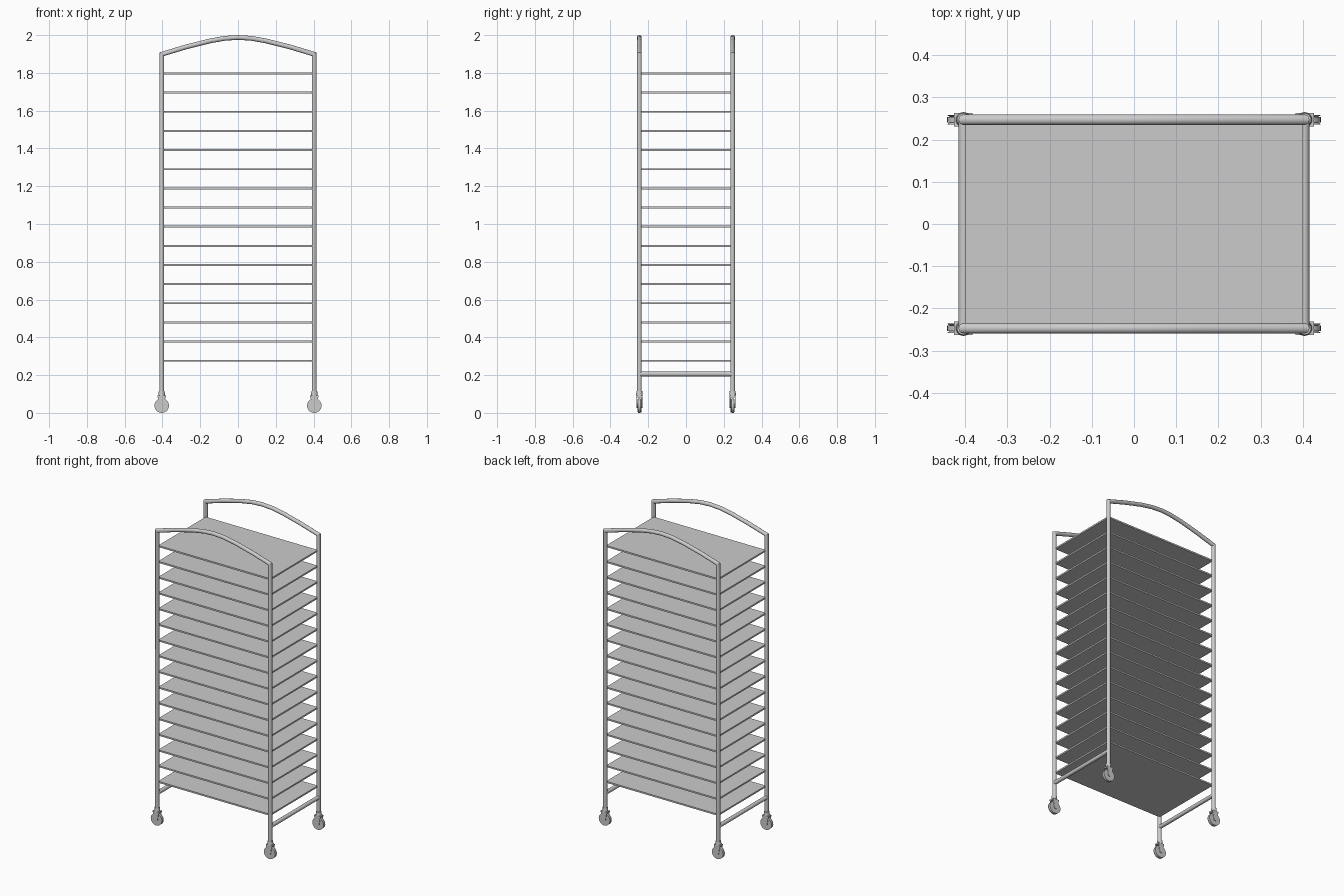
import bpy, bmesh, math
from mathutils import Vector, Matrix

if "Cube" in bpy.data.objects:
    bpy.data.objects.remove(bpy.data.objects["Cube"])

PX, PY, R = 0.403, 0.247, 0.0125   # post position and tube radius


def finish(name, bm, smooth=True):
    bmesh.ops.recalc_face_normals(bm, faces=bm.faces)
    me = bpy.data.meshes.new(name)
    bm.to_mesh(me)
    bm.free()
    ob = bpy.data.objects.new(name, me)
    bpy.context.collection.objects.link(ob)
    if smooth:
        bpy.ops.object.select_all(action='DESELECT')
        ob.select_set(True)
        bpy.context.view_layer.objects.active = ob
        bpy.ops.object.shade_smooth_by_angle(angle=math.radians(35))
    return ob


def tube(name, pts, y, r, sides=16):
    # mitred round tube along a path in the XZ plane
    bm = bmesh.new()
    pts = [Vector((x, 0, z)) for x, z in pts]
    rings = []
    for i, p in enumerate(pts):
        a = (p - pts[i - 1]).normalized() if i else None
        b = (pts[i + 1] - p).normalized() if i < len(pts) - 1 else None
        a, b = a or b, b or a
        t = (a + b).normalized()
        n = Vector((-t.z, 0, t.x)) / t.dot(a)
        rings.append([bm.verts.new(p + n * r * math.cos(k * math.tau / sides)
                      + Vector((0, y + r * math.sin(k * math.tau / sides), 0)))
                      for k in range(sides)])
    for u, v in zip(rings, rings[1:]):
        for k in range(sides):
            j = (k + 1) % sides
            bm.faces.new((u[k], u[j], v[j], v[k]))
    bm.faces.new(rings[0])
    bm.faces.new(rings[-1])
    return finish(name, bm)


def cyl_y(bm, x, y, z, r, depth, r2=None, sides=28, axis='Y'):
    m = Matrix.Translation((x, y, z))
    if axis == 'Y':
        m = m @ Matrix.Rotation(math.pi / 2, 4, 'X')
    bmesh.ops.create_cone(bm, cap_ends=True, segments=sides, radius1=r,
                          radius2=r if r2 is None else r2, depth=depth, matrix=m)


def box(bm, x, y, z, sx, sy, sz):
    bmesh.ops.create_cube(bm, size=1, matrix=Matrix.Translation((x, y, z))
                          @ Matrix.Diagonal((sx, sy, sz, 1)))


# Front and back frames: two posts joined by an arched handle
half = [(-PX, 0.10), (-PX, 1.899), (-0.28, 1.936), (-0.15, 1.969), (-0.07, 1.983)]
path = half + [(0, 1.9875)] + [(-x, z) for x, z in reversed(half)]
for y, side in ((-PY, "front"), (PY, "back")):
    tube(side + "_frame", path, y, R)

# Trays, evenly stacked
for i in range(16):
    bm = bmesh.new()
    box(bm, 0, 0, 0.276 + i * 1.521 / 15, 0.80, 0.485, 0.010)
    finish("tray_%02d" % (i + 1), bm, False)

for sx, lr in ((-1, "left"), (1, "right")):
    # Lower cross bar joining front and back posts
    bm = bmesh.new()
    cyl_y(bm, sx * PX, 0, 0.206, R, 2 * PY, sides=16)
    finish(lr + "_lower_bar", bm)
    for sy, fb in ((-1, "front"), (1, "back")):
        x, y = sx * (PX + 0.001), sy * PY
        # Wheel with rounded tread and hub
        bm = bmesh.new()
        cyl_y(bm, x, y, 0.0385, 0.0385, 0.014)
        for s in (-1, 1):
            cyl_y(bm, x, y + s * 0.009, 0.0385, 0.0385 if s > 0 else 0.033, 0.004,
                  0.033 if s > 0 else 0.0385)
        bmesh.ops.rotate(bm, verts=bm.verts, cent=(x, y, 0.0385),
                         matrix=Matrix.Rotation(math.pi, 3, 'Z'))
        cyl_y(bm, x, y, 0.0385, 0.012, 0.031, sides=16)
        finish("%s_%s_wheel" % (fb, lr), bm)
        # Fork: tapered cheeks, hood and swivel collar
        bm = bmesh.new()
        for s in (-1, 1):
            prof = [(-0.011, 0.030), (0.011, 0.030), (0.021, 0.088), (-0.021, 0.088)]
            vs = [bm.verts.new((x + px, y + s * 0.0125, pz)) for px, pz in prof]
            g = bmesh.ops.extrude_face_region(bm, geom=[bm.faces.new(vs)])
            vv = [v for v in g["geom"] if isinstance(v, bmesh.types.BMVert)]
            bmesh.ops.translate(bm, verts=vv, vec=(0, s * 0.003, 0))
        box(bm, x, y, 0.087, 0.044, 0.031, 0.010)
        cyl_y(bm, x, y, 0.103, 0.018, 0.024, 0.0155, 20, 'Z')
        finish("%s_%s_fork" % (fb, lr), bm)
